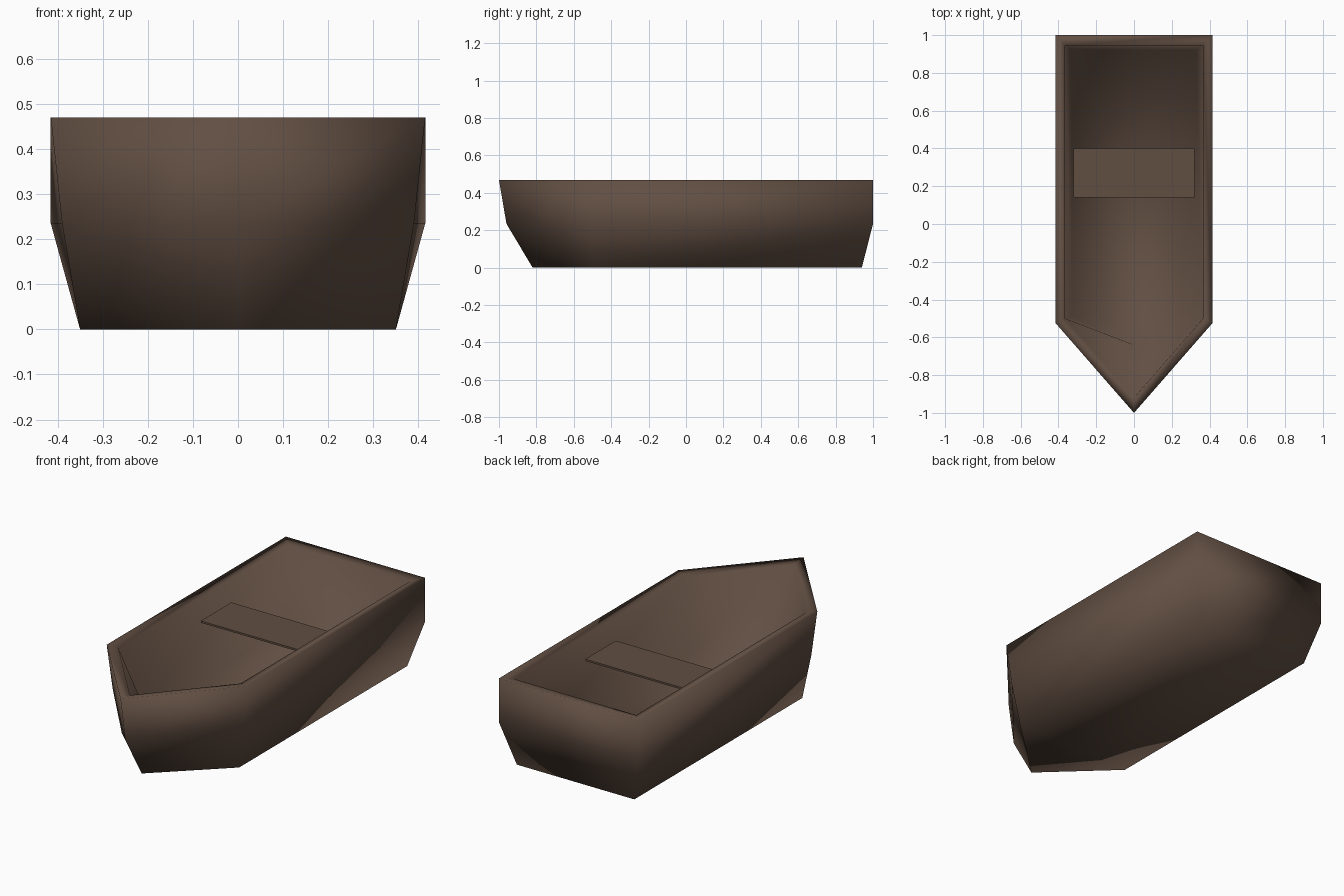
import bpy, bmesh

if "Cube" in bpy.data.objects:
    bpy.data.objects.remove(bpy.data.objects["Cube"])

wood = bpy.data.materials.new("dark brown wood")
wood.diffuse_color = (0.12, 0.077, 0.055, 1)
wood.use_nodes = True
wood.node_tree.nodes["Principled BSDF"].inputs["Base Color"].default_value = wood.diffuse_color


def make_object(name, bm, smooth):
    bmesh.ops.recalc_face_normals(bm, faces=bm.faces)
    for f in bm.faces:
        f.smooth = smooth
    me = bpy.data.meshes.new(name)
    bm.to_mesh(me)
    bm.free()
    me.materials.append(wood)
    ob = bpy.data.objects.new(name, me)
    bpy.context.collection.objects.link(ob)
    return ob


def ring(bm, z, bow, shoulder_x, shoulder_y, stern_x, stern_y):
    pts = [(0, bow), (shoulder_x, shoulder_y), (stern_x, stern_y),
           (-stern_x, stern_y), (-shoulder_x, shoulder_y)]
    return [bm.verts.new((x, y, z)) for x, y in pts]


# Hull: pointed five-sided rings, up the outside, over the rim, down the inside
sections = [
    (0.0, -0.82, 0.35, -0.49, 0.35, 0.94),
    (0.235, -0.96, 0.39, -0.51, 0.415, 1.0),
    (0.47, -1.0, 0.415, -0.525, 0.415, 1.0),
    (0.46, -0.92, 0.365, -0.50, 0.365, 0.945),
    (0.05, -0.64, 0.33, -0.49, 0.33, 0.92),
]
bm = bmesh.new()
rings = [ring(bm, *s) for s in sections]
for a, b in zip(rings, rings[1:]):
    for i in range(5):
        j = (i + 1) % 5
        bm.faces.new((a[i], a[j], b[j], b[i]))
bm.faces.new(rings[0])
bm.faces.new(rings[-1])
make_object("boat_hull", bm, True)

# Seat: thin plank across the hull
bm = bmesh.new()
bmesh.ops.create_cube(bm, size=1)
for v in bm.verts:
    v.co.x *= 0.64
    v.co.y = 0.27 + v.co.y * 0.26
    v.co.z = 0.365 + v.co.z * 0.01
make_object("seat", bm, False)
